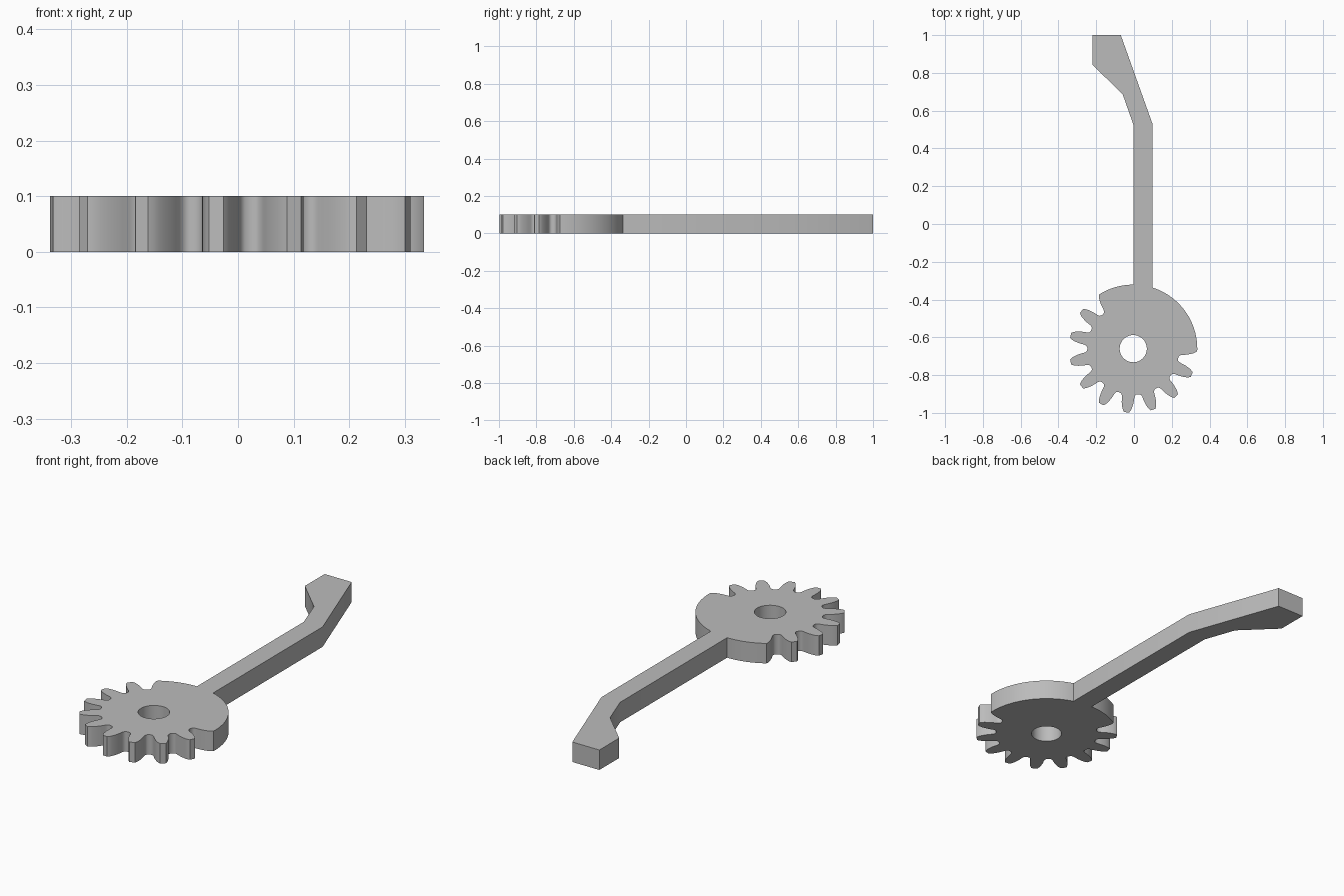
import bpy, bmesh, math

if "Cube" in bpy.data.objects:
    bpy.data.objects.remove(bpy.data.objects["Cube"])

CX, CY = -0.004, -0.66      # gear centre
R = 0.339                   # tip radius
HOLE_R = 0.072
THICK = 0.10
PITCH = 24                  # degrees between teeth (15 positions)

# Tooth flank from tip to root: (radius, half width)
FLANK = [(R, 0.013), (0.331, 0.019), (0.320, 0.024), (0.305, 0.028),
         (0.290, 0.031), (0.275, 0.0325), (0.262, 0.033), (0.254, 0.034),
         (0.248, 0.037), (0.244, 0.042)]


def polar(r, deg):
    a = math.radians(deg)
    return (CX + r * math.cos(a), CY + r * math.sin(a))


def flank(centre, side):
    """Points of one tooth side, listed from tip to root."""
    return [polar(r, centre + side * math.degrees(w / r)) for r, w in FLANK]


def arc(a0, a1, n):
    return [polar(R, a0 + (a1 - a0) * i / n) for i in range(n + 1)]


def arc_angle(x):
    return math.degrees(math.acos((x - CX) / R))


# Outline, counter-clockwise: plain rim, arm, plain rim, then the teeth
tip = math.degrees(FLANK[0][1] / R)
arm_right, arm_left = 0.098, -0.003
outline = arc(-tip, arc_angle(arm_right), 28)
outline += [(arm_right, 0.53), (-0.07, 1.0), (-0.22, 1.0),
            (-0.22, 0.843), (-0.06, 0.687), (arm_left, 0.525)]
outline += arc(arc_angle(arm_left), 120 + tip, 14)
outline += flank(120, 1)[1:]
for k in range(6, 15):
    c = k * PITCH
    outline.append(polar(0.243, c - PITCH / 2))
    outline += flank(c, -1)[::-1] + flank(c, 1)
outline.append(polar(0.243, -PITCH / 2))
outline += flank(0, -1)[:0:-1]

hole = [(CX + HOLE_R * math.cos(2 * math.pi * i / 40),
         CY + HOLE_R * math.sin(2 * math.pi * i / 40)) for i in range(40)]

# Fill the outline around the axle hole and give it thickness
bm = bmesh.new()
for loop in (outline, hole):
    vs = [bm.verts.new((x, y, 0)) for x, y in loop]
    for i, v in enumerate(vs):
        bm.edges.new((v, vs[(i + 1) % len(vs)]))
bmesh.ops.triangle_fill(bm, use_beauty=True, edges=bm.edges[:], normal=(0, 0, 1))
top = bmesh.ops.extrude_face_region(bm, geom=bm.faces[:])
bmesh.ops.translate(bm, vec=(0, 0, THICK),
                    verts=[g for g in top["geom"] if isinstance(g, bmesh.types.BMVert)])
bmesh.ops.recalc_face_normals(bm, faces=bm.faces[:])

mesh = bpy.data.meshes.new("gear_lever")
bm.to_mesh(mesh)
bm.free()
lever = bpy.data.objects.new("gear_lever", mesh)
bpy.context.collection.objects.link(lever)

grey = bpy.data.materials.new("plain_grey")
grey.diffuse_color = (0.5, 0.5, 0.5, 1)
grey.use_nodes = True
grey.node_tree.nodes["Principled BSDF"].inputs["Base Color"].default_value = grey.diffuse_color
mesh.materials.append(grey)

bpy.context.view_layer.objects.active = lever
lever.select_set(True)
bpy.ops.object.shade_smooth_by_angle(angle=math.radians(30))
